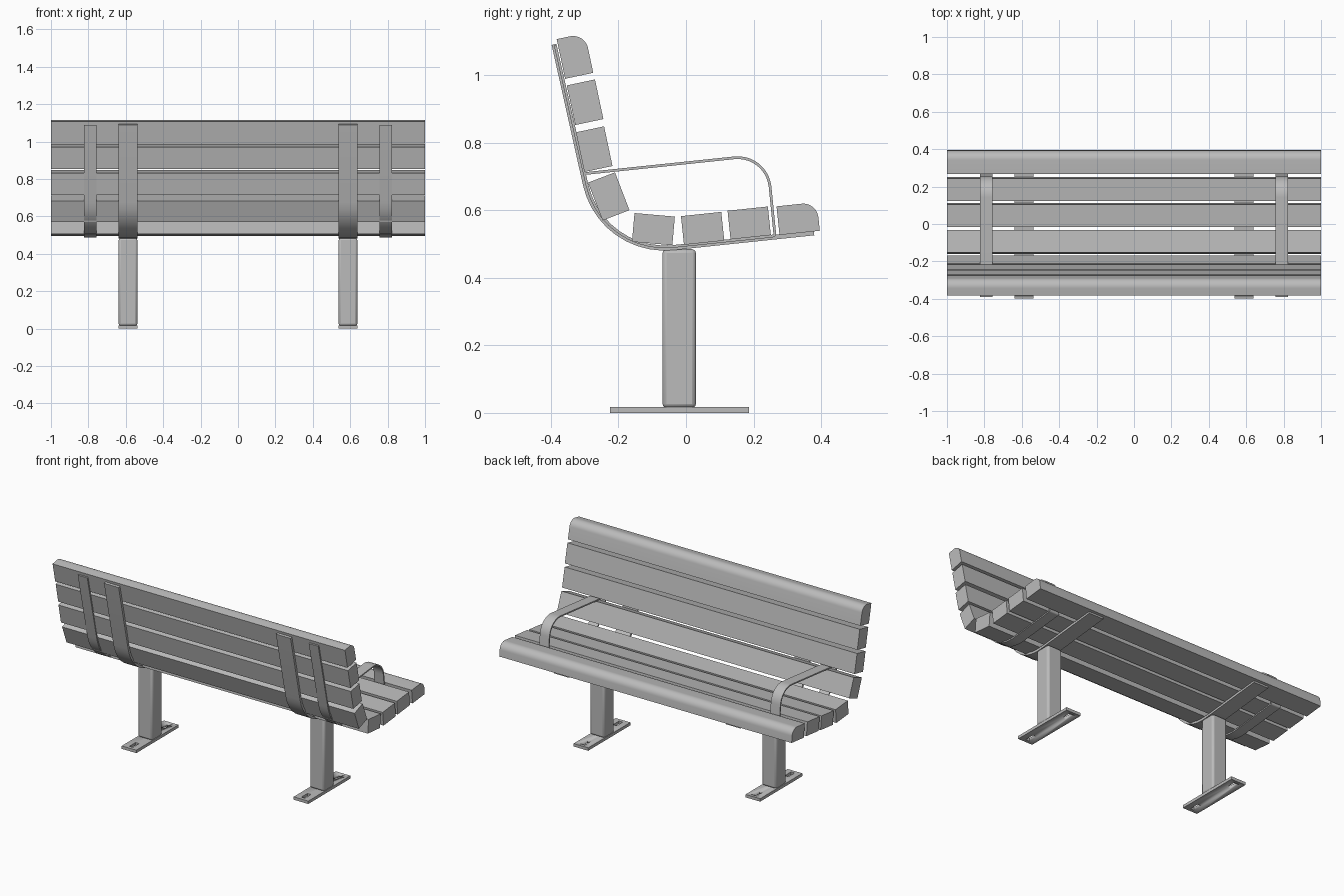
import bpy, bmesh
from math import cos, sin, radians, tan, pi
from mathutils import Vector

if "Cube" in bpy.data.objects:
    bpy.data.objects.remove(bpy.data.objects["Cube"])

grey = bpy.data.materials.new("plain grey")
grey.use_nodes = True
colour = (0.5, 0.5, 0.5, 1)
grey.diffuse_color = colour
grey.node_tree.nodes["Principled BSDF"].inputs["Base Color"].default_value = colour


def rounded(corners, closed=False, steps=10):
    """Turn (y, z, radius) corners into a path with filleted corners."""
    path, n = [], len(corners)
    for i, (y, z, r) in enumerate(corners):
        p = Vector((y, z))
        if r == 0 or (not closed and i in (0, n - 1)):
            path.append(p)
            continue
        a = (Vector(corners[i - 1][:2]) - p).normalized()
        b = (Vector(corners[(i + 1) % n][:2]) - p).normalized()
        half = a.angle(b) / 2
        centre = p + (a + b).normalized() * r / sin(half)
        start = p + a * r / tan(half) - centre
        end = p + b * r / tan(half) - centre
        for k in range(steps + 1):
            t = k / steps
            arc = pi - 2 * half
            path.append(centre + (start * sin((1 - t) * arc) + end * sin(t * arc)) / sin(arc))
    return path


def ribbon(path, thick):
    """Close a path into a band, thickened on its left side."""
    inner = []
    for i, p in enumerate(path):
        d1 = (p - path[max(i - 1, 0)]).normalized()
        d2 = (path[min(i + 1, len(path) - 1)] - p).normalized()
        d = (d1 + d2).normalized()
        inner.append(p + Vector((-d.y, d.x)) * thick)
    return path, inner


def finish(name, bm, bevel=0.0):
    bmesh.ops.recalc_face_normals(bm, faces=bm.faces)
    mesh = bpy.data.meshes.new(name)
    bm.to_mesh(mesh)
    bm.free()
    obj = bpy.data.objects.new(name, mesh)
    bpy.context.collection.objects.link(obj)
    mesh.materials.append(grey)
    if bevel:
        mod = obj.modifiers.new("soft edges", "BEVEL")
        mod.width, mod.segments, mod.limit_method = bevel, 2, "ANGLE"
        mod.angle_limit = radians(50)
    bpy.ops.object.select_all(action="DESELECT")
    obj.select_set(True)
    bpy.context.view_layer.objects.active = obj
    bpy.ops.object.shade_smooth_by_angle(angle=radians(35))
    return obj


def extruded(name, outline, x, width, bevel=0.0):
    """Extrude a closed (y, z) outline along x."""
    bm = bmesh.new()
    face = bm.faces.new([bm.verts.new((x - width / 2, *p)) for p in outline])
    out = bmesh.ops.extrude_face_region(bm, geom=[face])
    verts = [v for v in out["geom"] if isinstance(v, bmesh.types.BMVert)]
    bmesh.ops.translate(bm, vec=(width, 0, 0), verts=verts)
    return finish(name, bm, bevel)


def band(name, path, thick, x, width):
    """A flat bar bent along a path, built from quads."""
    bm = bmesh.new()
    rings = []
    for p, q in zip(*ribbon(path, thick)):
        lo, hi = x - width / 2, x + width / 2
        rings.append([bm.verts.new(c) for c in
                      ((lo, *p), (hi, *p), (hi, *q), (lo, *q))])
    for r, s in zip(rings, rings[1:]):
        for k in range(4):
            j = (k + 1) % 4
            bm.faces.new((r[k], r[j], s[j], s[k]))
    bm.faces.new(rings[0])
    bm.faces.new(rings[-1])
    return finish(name, bm)


def box(name, size, centre, bevel=0.0):
    bm = bmesh.new()
    bmesh.ops.create_cube(bm, size=1)
    bmesh.ops.scale(bm, vec=size, verts=bm.verts)
    bmesh.ops.translate(bm, vec=centre, verts=bm.verts)
    return finish(name, bm, bevel)


# Slats: lower rear corner, tilt, radius at the start and end of the sitting side
slats = [
    ("back_slat_top", -0.383, 1.107, -78, 0.045, 0),
    ("back_slat_upper", -0.353, 0.97, -78, 0, 0),
    ("back_slat_middle", -0.326, 0.831, -78, 0, 0),
    ("back_slat_lower", -0.29, 0.682, -69, 0, 0),
    ("seat_slat_rear", -0.16, 0.507, -5, 0, 0),
    ("seat_slat_inner", -0.006, 0.498, 6, 0, 0),
    ("seat_slat_outer", 0.132, 0.514, 6, 0, 0),
    ("seat_slat_front", 0.277, 0.527, 6, 0, 0.045),
]
for name, y, z, tilt, r_start, r_end in slats:
    p = Vector((y, z))
    along = Vector((cos(radians(tilt)), sin(radians(tilt)))) * 0.12
    up = Vector((-along.y, along.x)) * 0.71
    outline = rounded([(*p, 0), (*(p + along), 0), (*(p + along + up), r_end),
                       (*(p + up), r_start)], closed=True)
    extruded(name, outline, 0, 2)

# Shared bend of the steel straps
top, bend, front = (-0.398, 1.09, 0), (-0.257, 0.459, 0.247), (0.38, 0.526, 0)
post_path = rounded([top, bend, front])
arm_path = rounded([(-0.391, 1.088, 0), (-0.25, 0.467, 0.24), (0.268, 0.521, 0.012),
                    (0.243, 0.77, 0.1), (-0.3, 0.713, 0)])

for side, s in (("left", 1), ("right", -1)):
    x = 0.588 * s
    band(side + "_post_strap", post_path, 0.014, x, 0.1)
    band(side + "_armrest_strap", arm_path, 0.008, 0.79 * s, 0.065)
    box(side + "_post", (0.1, 0.1, 0.47), (x, -0.02, 0.25), 0.012)

    # Foot plate with a bolt slot at each end
    foot = box(side + "_foot_plate", (0.1, 0.412, 0.018), (x, -0.019, 0.009))
    for end in (1, -1):
        slot = box(side + "_slot_cutter", (0.025, 0.06, 0.1), (x, -0.019 + 0.155 * end, 0))
        slot.hide_render = True
        slot.hide_viewport = True
        slot.display_type = "WIRE"
        cut = foot.modifiers.new("bolt slot", "BOOLEAN")
        cut.operation, cut.object, cut.solver = "DIFFERENCE", slot, "EXACT"
